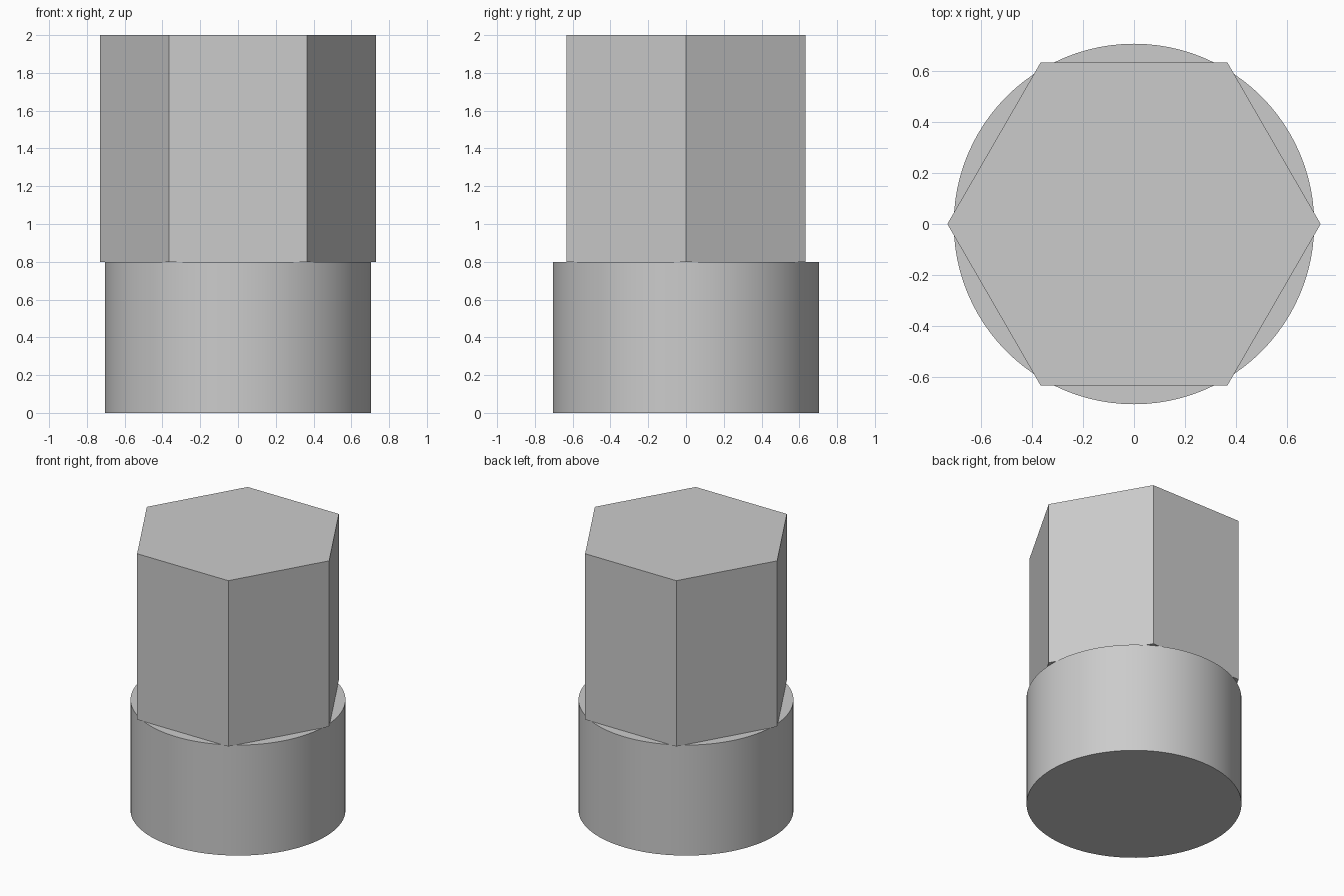
import bpy
import bmesh
from math import cos, sin, tau, radians

cube = bpy.data.objects.get("Cube")
if cube:
    bpy.data.objects.remove(cube, do_unlink=True)

# One plain grey for the whole model
grey = bpy.data.materials.new("plain_grey")
grey.use_nodes = True
colour = (0.6, 0.6, 0.6, 1.0)
grey.diffuse_color = colour
grey.node_tree.nodes["Principled BSDF"].inputs["Base Color"].default_value = colour


def prism(name, sides, radius, bottom, top):
    """Extrude a regular polygon, with a corner on +x, from bottom to top."""
    bm = bmesh.new()
    ring = [bm.verts.new((radius * cos(tau * i / sides),
                          radius * sin(tau * i / sides), bottom))
            for i in range(sides)]
    base = bm.faces.new(ring)
    extruded = bmesh.ops.extrude_face_region(bm, geom=[base], use_keep_orig=True)
    raised = [v for v in extruded["geom"] if isinstance(v, bmesh.types.BMVert)]
    bmesh.ops.translate(bm, verts=raised, vec=(0, 0, top - bottom))
    bmesh.ops.recalc_face_normals(bm, faces=bm.faces)
    mesh = bpy.data.meshes.new(name)
    bm.to_mesh(mesh)
    bm.free()
    mesh.materials.append(grey)
    obj = bpy.data.objects.new(name, mesh)
    bpy.context.collection.objects.link(obj)
    return obj


# Round lower body
body = prism("round_base", 96, 0.705, 0.0, 0.8)
bpy.ops.object.select_all(action="DESELECT")
body.select_set(True)
bpy.context.view_layer.objects.active = body
bpy.ops.object.shade_smooth_by_angle(angle=radians(30))

# Hexagonal upper body, its corners overhanging the base
prism("hexagonal_head", 6, 0.73, 0.8, 2.0)
